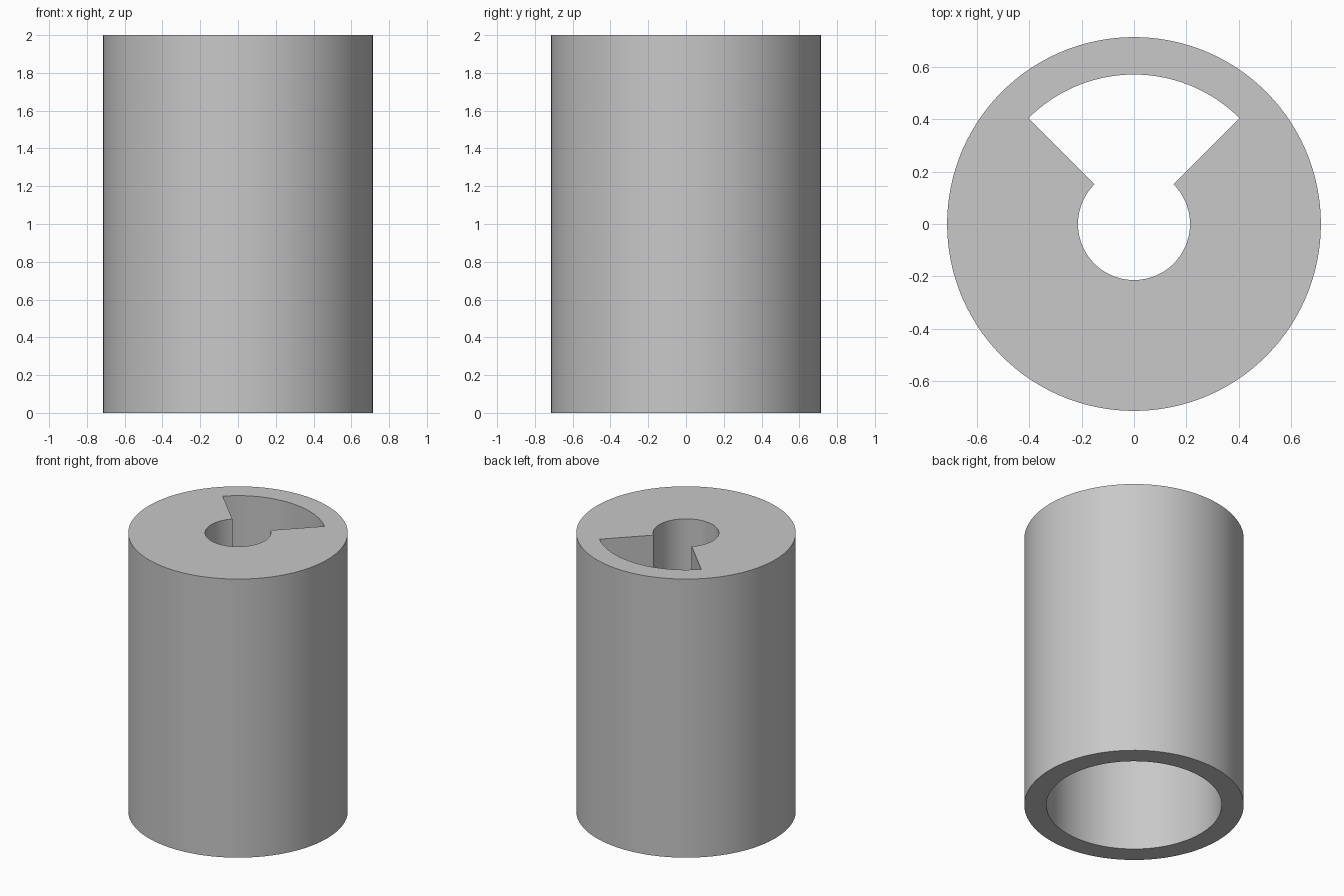
import bpy, bmesh
from math import sin, cos, radians

cube = bpy.data.objects.get("Cube")
if cube:
    bpy.data.objects.remove(cube)

HEIGHT, OUTER, BORE, PIN = 2.0, 0.714, 0.571, 0.214
CAP_UNDERSIDE = HEIGHT - 0.571
STEP = 3

grey = bpy.data.materials.new("plain grey")
grey.use_nodes = True
colour = (0.58, 0.58, 0.58, 1)
grey.diffuse_color = colour
grey.node_tree.nodes["Principled BSDF"].inputs["Base Color"].default_value = colour

# Keyhole outline: round pin hole opening into a quarter sector at the back
outline = []
for a in range(0, 360, STEP):
    if a == 45:
        outline += [(a, PIN), (a, BORE)]
    elif a == 135:
        outline += [(a, BORE), (a, PIN)]
    else:
        outline.append((a, BORE if 45 < a < 135 else PIN))

bm = bmesh.new()


def ring(z, radius=None):
    """Ring of vertices; follows the keyhole outline when no radius is given."""
    return [bm.verts.new(((radius or r) * cos(radians(a)),
                          (radius or r) * sin(radians(a)), z)) for a, r in outline]


# Section from the bottom outside edge, over the capped top and down the bore
rings = [ring(0, OUTER), ring(HEIGHT, OUTER), ring(HEIGHT),
         ring(CAP_UNDERSIDE), ring(CAP_UNDERSIDE, BORE), ring(0, BORE)]
for lower, upper in zip(rings, rings[1:] + rings[:1]):
    for i in range(len(outline)):
        j = (i + 1) % len(outline)
        face = bm.faces.new((lower[i], lower[j], upper[j], upper[i]))
        if face.calc_area() < 1e-6:
            bm.faces.remove(face)
bmesh.ops.remove_doubles(bm, verts=bm.verts[:], dist=1e-4)
bmesh.ops.delete(bm, geom=[v for v in bm.verts if not v.link_faces], context="VERTS")

mesh = bpy.data.meshes.new("keyed_sleeve")
bm.to_mesh(mesh)
bm.free()
mesh.materials.append(grey)
sleeve = bpy.data.objects.new("keyed_sleeve", mesh)
bpy.context.collection.objects.link(sleeve)

# Smooth round walls with crisp rims
bpy.ops.object.select_all(action="DESELECT")
sleeve.select_set(True)
bpy.context.view_layer.objects.active = sleeve
bpy.ops.object.shade_smooth_by_angle(angle=radians(30))
